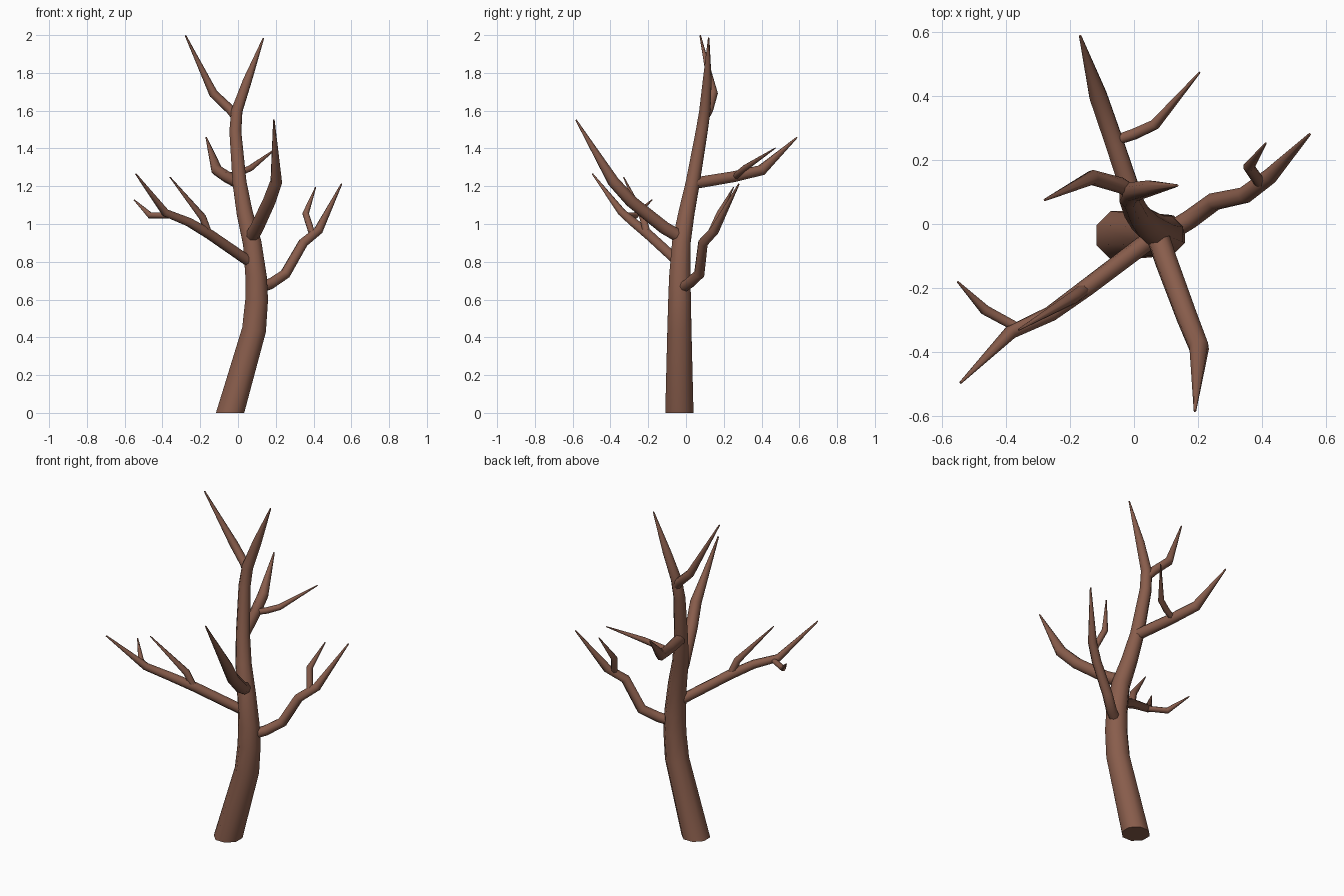
import bpy, bmesh, math
from mathutils import Vector

bark = bpy.data.materials.new("brown bark")
bark.diffuse_color = (0.25, 0.11, 0.072, 1)


def limb(name, pts, sides=8, start_dir=None):
    """Tapered tube through (x, y, z, radius) points, capped at both ends."""
    bm = bmesh.new()
    p = [Vector(q[:3]) for q in pts]
    n = len(p)
    tangents = []
    for i in range(n):
        a = (p[i] - p[i - 1]).normalized() if i > 0 else Vector()
        b = (p[i + 1] - p[i]).normalized() if i < n - 1 else Vector()
        tangents.append((a + b).normalized())
    if start_dir:
        tangents[0] = Vector(start_dir)
    # carry one reference direction along the path so the tube does not twist
    ref = Vector((1, 0, 0)) if abs(tangents[0].x) < 0.9 else Vector((0, 1, 0))
    rings = []
    for c, t, q in zip(p, tangents, pts):
        u = (ref - t * ref.dot(t)).normalized()
        v = t.cross(u)
        ref = u
        ring = []
        for k in range(sides):
            ang = 2 * math.pi * (k + 0.5) / sides
            ring.append(bm.verts.new(c + (u * math.cos(ang) + v * math.sin(ang)) * q[3]))
        rings.append(ring)
    for lo, hi in zip(rings, rings[1:]):
        for k in range(sides):
            j = (k + 1) % sides
            bm.faces.new((lo[k], lo[j], hi[j], hi[k]))
    bm.faces.new(rings[0][::-1])
    bm.faces.new(rings[-1])
    bmesh.ops.recalc_face_normals(bm, faces=bm.faces)
    me = bpy.data.meshes.new(name)
    bm.to_mesh(me)
    bm.free()
    me.materials.append(bark)
    ob = bpy.data.objects.new(name, me)
    bpy.context.collection.objects.link(ob)
    bpy.ops.object.select_all(action='DESELECT')
    ob.select_set(True)
    bpy.context.view_layer.objects.active = ob
    bpy.ops.object.shade_smooth_by_angle(angle=math.radians(50))


# trunk, leaning right and then curving back to the top
limb("trunk", [
    (-0.042, -0.035, 0, 0.081), (0.085, -0.035, 0.44, 0.069),
    (0.099, -0.034, 0.60, 0.065), (0.096, -0.033, 0.72, 0.061),
    (0.075, -0.025, 0.90, 0.053), (0.035, 0.003, 1.06, 0.046),
    (0.008, 0.036, 1.22, 0.040), (-0.014, 0.083, 1.49, 0.034),
    (-0.006, 0.100, 1.60, 0.032), (0.050, 0.112, 1.76, 0.025),
    (0.135, 0.120, 1.985, 0.004)], start_dir=(0, 0, 1))

# top fork
limb("top_branch", [
    (-0.005, 0.098, 1.56, 0.024), (-0.04, 0.12, 1.605, 0.025),
    (-0.13, 0.145, 1.69, 0.024), (-0.278, 0.075, 1.998, 0.004)])

# back branch and its twig
limb("back_branch", [
    (0.01, 0.04, 1.215, 0.033), (-0.06, 0.25, 1.25, 0.031),
    (-0.112, 0.40, 1.285, 0.030), (-0.168, 0.587, 1.458, 0.004)])
limb("back_twig", [
    (-0.06, 0.26, 1.25, 0.017), (0.0, 0.28, 1.268, 0.018),
    (0.065, 0.31, 1.295, 0.017), (0.205, 0.473, 1.402, 0.003)])

# front branch
limb("front_branch", [
    (0.068, -0.02, 0.925, 0.037), (0.10, -0.115, 0.98, 0.036),
    (0.165, -0.29, 1.12, 0.034), (0.203, -0.385, 1.225, 0.032),
    (0.190, -0.583, 1.552, 0.004)])

# left branch and its two twigs
limb("left_branch", [
    (0.075, -0.03, 0.79, 0.029), (-0.15, -0.20, 0.945, 0.028),
    (-0.26, -0.28, 1.01, 0.025), (-0.385, -0.338, 1.06, 0.022),
    (-0.541, -0.495, 1.265, 0.004)])
limb("left_inner_twig", [
    (-0.155, -0.205, 0.945, 0.021), (-0.187, -0.228, 1.035, 0.020),
    (-0.36, -0.33, 1.248, 0.003)])
limb("left_outer_twig", [
    (-0.36, -0.325, 1.045, 0.016), (-0.465, -0.268, 1.045, 0.017),
    (-0.55, -0.18, 1.128, 0.003)])

# right branch and its twig
limb("right_branch", [
    (0.11, -0.025, 0.66, 0.030), (0.175, 0.015, 0.685, 0.030),
    (0.25, 0.07, 0.735, 0.029), (0.345, 0.09, 0.90, 0.027),
    (0.425, 0.15, 0.965, 0.025), (0.548, 0.28, 1.212, 0.004)])
limb("right_twig", [
    (0.395, 0.125, 0.94, 0.018), (0.358, 0.178, 1.055, 0.018),
    (0.411, 0.252, 1.195, 0.003)])
